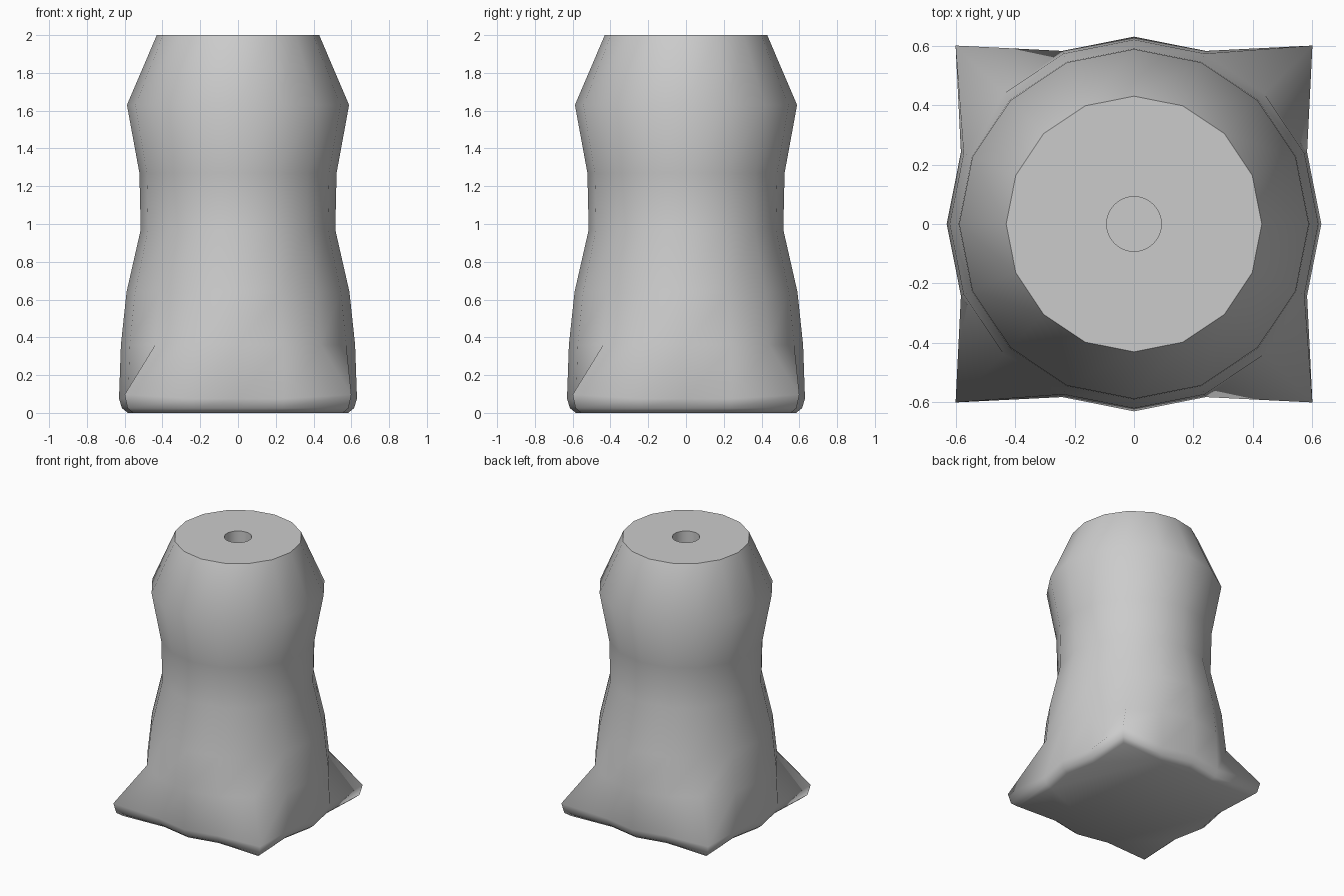
import bpy, bmesh
from math import sin, cos, pi

if "Cube" in bpy.data.objects:
    bpy.data.objects.remove(bpy.data.objects["Cube"])

SIDES = 16
bm = bmesh.new()


def ring(z, r, sides=SIDES):
    return [bm.verts.new((r * cos(2 * pi * i / sides), r * sin(2 * pi * i / sides), z))
            for i in range(sides)]


def foot_ring(z, scale, lift=0.0):
    """Base outline: round ring whose four diagonals are pulled to square corners."""
    out = []
    for i in range(SIDES):
        corner = i % 4 == 2
        r = (0.6 * 2 ** 0.5 if corner else 0.63) * scale
        a = 2 * pi * i / SIDES
        out.append(bm.verts.new((r * cos(a), r * sin(a), z + (lift if corner else 0))))
    return out


def bridge(a, b):
    n = len(a)
    for i in range(n):
        j = (i + 1) % n
        bm.faces.new((a[i], a[j], b[j], b[i]))


# square-cornered foot with rounded-under edge, then round neck and head
rings = [foot_ring(0, 0.925), foot_ring(0.025, 0.975), foot_ring(0.075, 1.0, 0.022)]
rings += [ring(z, r) for z, r in
          ((0.36, 0.62), (0.64, 0.59), (0.97, 0.515), (1.27, 0.522), (1.63, 0.588), (2.0, 0.43))]
for a, b in zip(rings, rings[1:]):
    bridge(a, b)
bm.faces.new(rings[0][::-1])

# flat top with a round blind hole
H = 2 * SIDES
rim = ring(2.0, 0.092, H)
floor = ring(1.6, 0.092, H)
top = rings[-1]
for i in range(SIDES):
    j = (i + 1) % SIDES
    bm.faces.new((top[i], top[j], rim[2 * j], rim[2 * i + 1], rim[2 * i]))
bridge(rim, floor)
bm.faces.new(floor)

# smooth everywhere except the top edge and the hole edges
for f in bm.faces:
    f.smooth = True
for loop in (top, rim, floor):
    for i, v in enumerate(loop):
        e = bm.edges.get((v, loop[(i + 1) % len(loop)]))
        if e:
            e.smooth = False
bm.normal_update()

mesh = bpy.data.meshes.new("peg_body")
bm.to_mesh(mesh)
bm.free()
body = bpy.data.objects.new("peg_body", mesh)
bpy.context.collection.objects.link(body)
